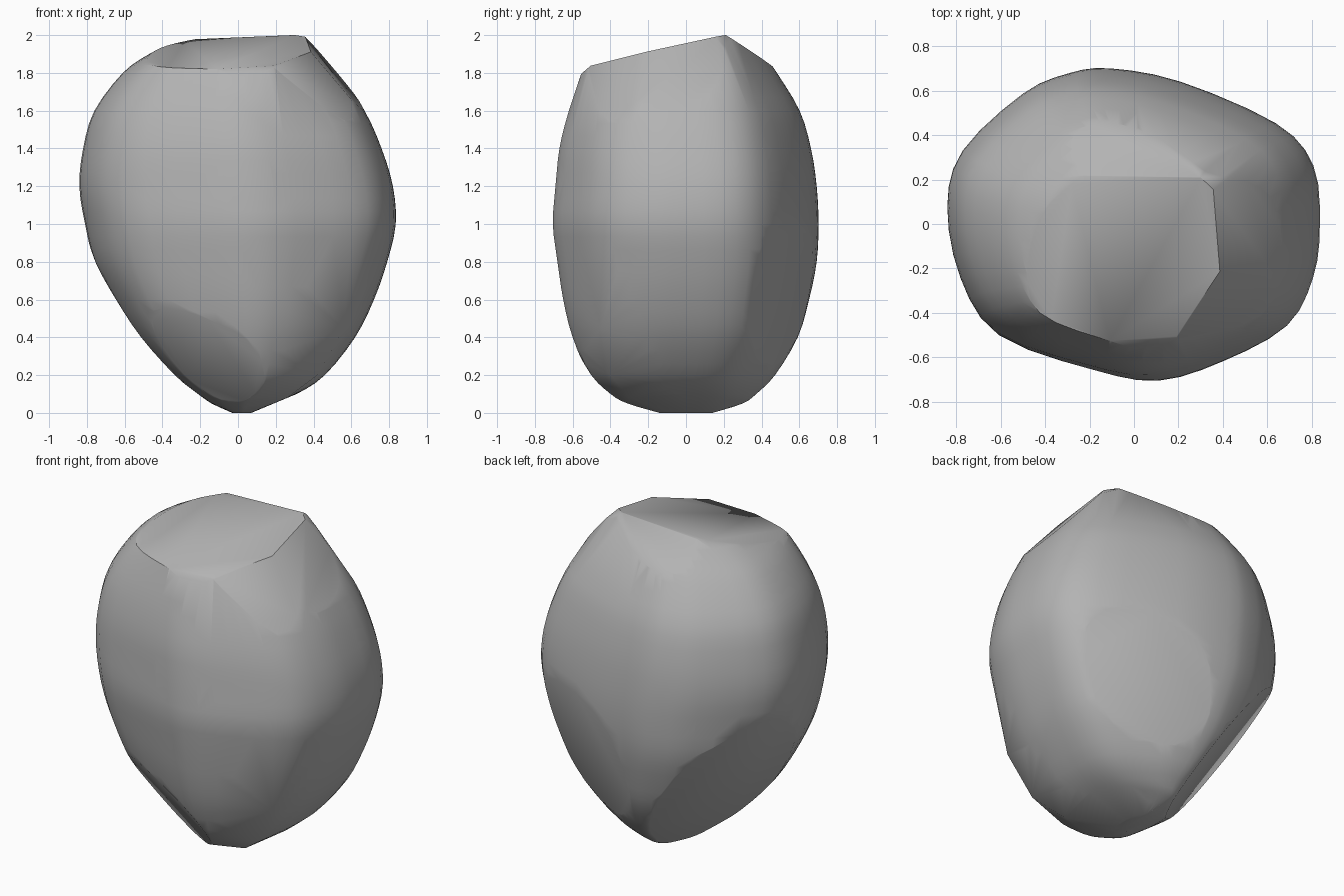
import bpy, bmesh, math
from mathutils import Vector

cube = bpy.data.objects.get("Cube")
if cube:
    bpy.data.objects.remove(cube, do_unlink=True)

# Plan outline at the widest level, counter-clockwise
OUTLINE = [(.84, 0), (.81, .27), (.64, .46), (.2, .65), (-.12, .71), (-.3, .69), (-.5, .6), (-.77, .34),
           (-.84, .08), (-.78, -.25), (-.61, -.51), (-.2, -.66), (.1, -.71), (.4, -.62), (.69, -.46), (.81, -.24)]

# Rings: height, x min, x max, y min, y max
RINGS = [(0, -.03, .07, -.14, .14), (.05, -.14, .17, -.31, .3), (.1, -.21, .31, -.4, .37),
         (.2, -.34, .46, -.51, .47), (.4, -.53, .62, -.6, .59), (.6, -.66, .72, -.65, .65),
         (.8, -.76, .79, -.68, .69), (1, -.81, .835, -.705, .70), (1.2, -.84, .82, -.69, .69),
         (1.4, -.82, .76, -.67, .66), (1.6, -.76, .67, -.62, .6), (1.8, -.61, .53, -.55, .48),
         (1.9, -.47, .47, -.52, .41), (2, -.28, .45, -.48, .33)]

# Extra corners that fill out the lower front left
BULGE = [(.26, -.3, .08), (.42, -.4, .2), (.56, -.45, .45)]

# Broad chipped planes: point, outward normal
CUTS = [((.34, .2, 2), (-.045, -.22, 1)),        # sloping top
        ((0, -.52, 1.825), (0, -.65, .75)),      # worn front rim
        ((.36, .18, 1.99), (.75, -.08, .65)),    # upper left shoulder
        ((.3, -.32, 1.9), (.6, -.55, .6)),       # front left rim corner
        ((0, .21, 1.99), (-.03, .52, .85)),      # upper back slope
        ((.335, .185, 1.99), (.5, .4, .75)),     # blunted peak
        ((.64, .46, 1), (.4, .9, -.25)),         # back left face
        ((-.51, -.2, .34), (-.8, .4, -.6)),      # lower back right face
        ((-.08, -.155, -.115), (-.376, -.74, -.55))]  # lower front right face


def smooth_points(points, closed, steps=3):
    """Catmull-Rom points through a list of tuples."""
    n = len(points)
    pick = (lambda i: Vector(points[i % n])) if closed else (lambda i: Vector(points[min(max(i, 0), n - 1)]))
    result = []
    for i in range(n if closed else n - 1):
        a, b, c, d = (pick(i + k) for k in (-1, 0, 1, 2))
        for s in range(steps):
            t = s / steps
            result.append(b + (c - a) * t / 2 + (2 * a - 5 * b + 4 * c - d) * t**2 / 2
                          + (3 * b - a - 3 * c + d) * t**3 / 2)
    return result if closed else result + [pick(n - 1)]


def fit(v, half, lo, hi):
    return (lo + hi) / 2 + v / half * (hi - lo) / 2


# Rock body: stacked rings wrapped in a convex skin
bm = bmesh.new()
outline = smooth_points(OUTLINE, True)
for z, x0, x1, y0, y1 in smooth_points(RINGS, False):
    for x, y in outline:
        bm.verts.new((fit(x, .84, x0, x1), fit(y, .71, y0, y1), z))
for corner in BULGE:
    bm.verts.new(corner)
bmesh.ops.convex_hull(bm, input=bm.verts)
loose = [v for v in bm.verts if not v.link_faces]
bmesh.ops.delete(bm, geom=loose, context='VERTS')

# Slice the flat planes and cap them
for point, normal in CUTS:
    geom = bm.verts[:] + bm.edges[:] + bm.faces[:]
    cut = bmesh.ops.bisect_plane(bm, geom=geom, dist=.0001, plane_co=Vector(point),
                                 plane_no=Vector(normal), clear_outer=True)
    edges = [e for e in cut["geom_cut"] if isinstance(e, bmesh.types.BMEdge)]
    bmesh.ops.contextual_create(bm, geom=edges)
bmesh.ops.recalc_face_normals(bm, faces=bm.faces)

mesh = bpy.data.meshes.new("rock")
bm.to_mesh(mesh)
bm.free()
rock = bpy.data.objects.new("rock", mesh)
bpy.context.collection.objects.link(rock)

# Stone grey
stone = bpy.data.materials.new("stone grey")
stone.use_nodes = True
grey = (.45, .45, .45, 1)
stone.diffuse_color = grey
stone.node_tree.nodes["Principled BSDF"].inputs["Base Color"].default_value = grey
mesh.materials.append(stone)

bpy.context.view_layer.objects.active = rock
rock.select_set(True)
bpy.ops.object.shade_smooth_by_angle(angle=math.radians(40))
